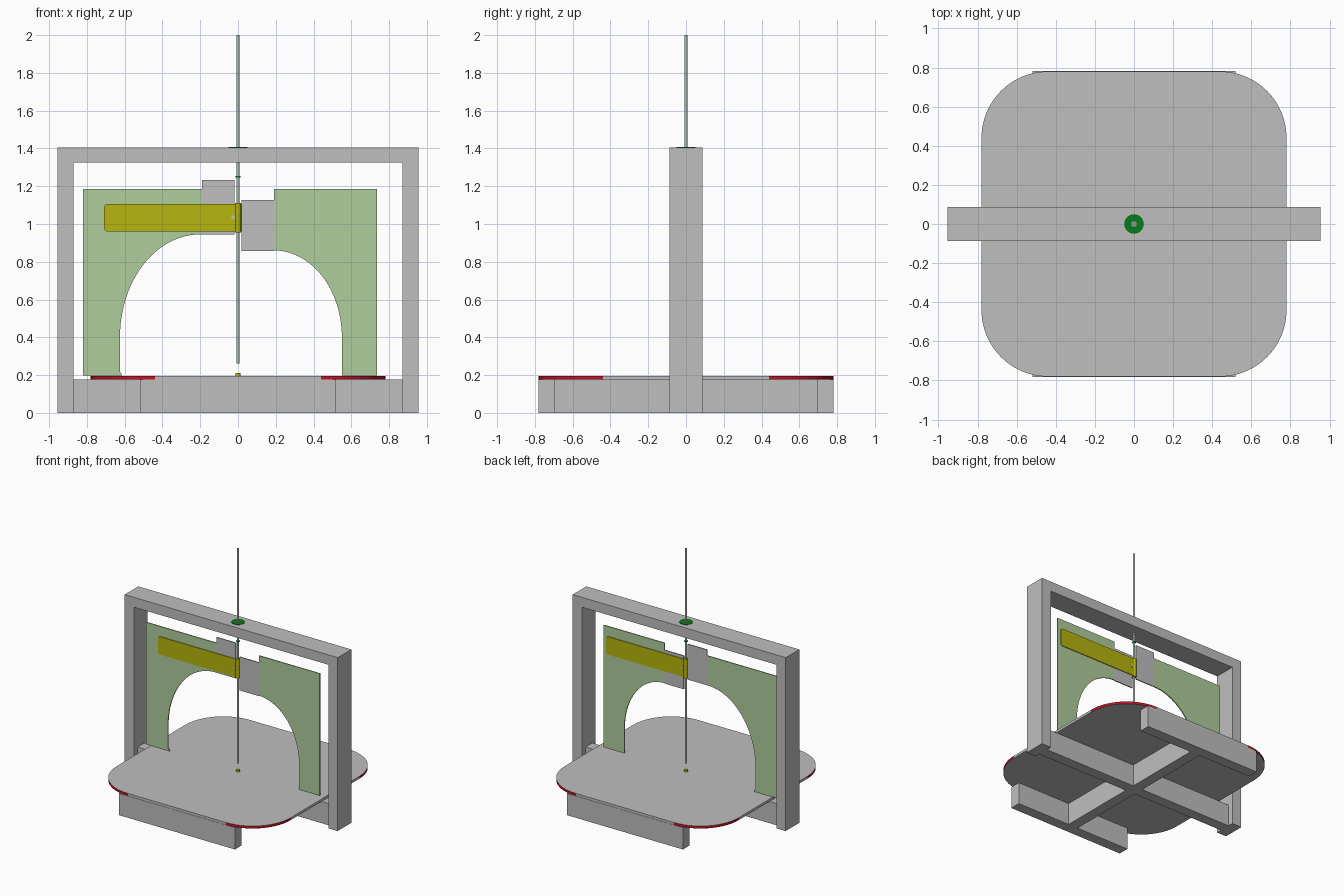
import bpy, bmesh
from math import pi, cos, sin
from mathutils import Vector

if "Cube" in bpy.data.objects:
    bpy.data.objects.remove(bpy.data.objects["Cube"], do_unlink=True)


def material(name, r, g, b):
    m = bpy.data.materials.new(name)
    m.use_nodes = True
    m.diffuse_color = (r, g, b, 1)
    m.node_tree.nodes["Principled BSDF"].inputs["Base Color"].default_value = (r, g, b, 1)
    return m


grey = material("grey", 0.52, 0.52, 0.52)
pale_green = material("pale green", 0.43, 0.61, 0.33)
yellow = material("yellow", 0.47, 0.46, 0.004)
red = material("red", 0.53, 0.006, 0.02)
steel_green = material("steel green", 0.40, 0.50, 0.43)
dark_green = material("dark green", 0.003, 0.2, 0.012)


def finish(name, bm, *mats):
    bmesh.ops.recalc_face_normals(bm, faces=bm.faces)
    mesh = bpy.data.meshes.new(name)
    bm.to_mesh(mesh)
    bm.free()
    for m in mats:
        mesh.materials.append(m)
    ob = bpy.data.objects.new(name, mesh)
    bpy.context.collection.objects.link(ob)
    return ob


def smooth(ob):
    bpy.ops.object.select_all(action="DESELECT")
    ob.select_set(True)
    bpy.context.view_layer.objects.active = ob
    bpy.ops.object.shade_smooth_by_angle(angle=pi / 6)


def box(name, x, y, z, mat):
    bm = bmesh.new()
    bmesh.ops.create_cube(bm, size=1)
    for v in bm.verts:
        v.co = [lo + (c + 0.5) * (hi - lo) for c, (lo, hi) in zip(v.co, (x, y, z))]
    return finish(name, bm, mat)


def prism(name, points, start, depth, *mats):
    """Extrude an outline of 3D points from start along depth."""
    bm = bmesh.new()
    face = bm.faces.new([bm.verts.new(Vector(p) + Vector(start)) for p in points])
    top = bmesh.ops.extrude_face_region(bm, geom=[face])["geom"]
    bmesh.ops.translate(bm, vec=depth, verts=[g for g in top if isinstance(g, bmesh.types.BMVert)])
    return finish(name, bm, *mats)


def upright(name, outline, y0, y1, mat):
    return prism(name, [(x, 0, z) for x, z in outline], (0, y0, 0), (0, y1 - y0, 0), mat)


def cylinder(name, radius, z0, z1, mat, sides=24):
    ring = [(radius * cos(2 * pi * i / sides), radius * sin(2 * pi * i / sides), 0)
            for i in range(sides)]
    ob = prism(name, ring, (0, 0, z0), (0, 0, z1 - z0), mat)
    smooth(ob)
    return ob


def arc(cx, cz, rx, rz, a0, a1, n=24):
    return [(cx + rx * cos(a0 + (a1 - a0) * i / n), cz + rz * sin(a0 + (a1 - a0) * i / n))
            for i in range(n + 1)]


# Portal frame
D = 0.087
for side, s in (("right", -1), ("left", 1)):
    box(side + "_post", sorted((s * 0.87, s * 0.955)), (-D, D), (0, 1.325), grey)
box("top_beam", (-0.955, 0.955), (-D, D), (1.325, 1.405), grey)

# Cross-shaped base with a foot bar at front and back
W = 0.043
box("base_cross_bar", (-0.87, 0.87), (-W, W), (0, 0.176), grey)
for name, s in (("front", -1), ("back", 1)):
    box(name + "_base_arm", (-W, W), sorted((s * W, s * 0.696)), (0, 0.176), grey)
    box(name + "_foot_bar", (-0.52, 0.52), sorted((s * 0.696, s * 0.782)), (0, 0.176), grey)

# Rounded square platform, with red rims on its corners
R, H = 0.34, 0.78
outline = []
for k, (sx, sy) in enumerate(((1, 1), (-1, 1), (-1, -1), (1, -1))):
    outline += arc(sx * (H - R), sy * (H - R), R, R, k * pi / 2, (k + 1) * pi / 2, 16)
platform = prism("platform", [(x, y, 0) for x, y in outline], (0, 0, 0.176), (0, 0, 0.02), grey, red)
for f in platform.data.polygons:
    n = f.normal
    if abs(n.x) > 0.01 and abs(n.y) > 0.01:
        f.material_index = 1
smooth(platform)

# Arched panels and the plates joining them to the shaft
T = 0.004
upright("right_panel", [(-0.19, 1.185), (-0.82, 1.185), (-0.82, 0.197), (-0.612, 0.197), (-0.625, 0.22)]
        + arc(-0.2, 0.4, 0.425, 0.545, pi, pi / 2) + [(-0.19, 0.945)], -T, T, pale_green)
upright("left_panel", [(0.19, 1.185), (0.735, 1.185), (0.735, 0.197), (0.55, 0.197)]
        + arc(0.19, 0.4, 0.36, 0.46, 0, pi / 2), -T, T, pale_green)
box("right_joining_plate", (-0.19, -0.018), (-T, T), (0.945, 1.232), grey)
box("left_joining_plate", (0.018, 0.19), (-T, T), (0.857, 1.128), grey)

# Yellow vanes, one on each face, turned half round the shaft
C = 0.02
vane = ([(0, 0.96), (0, 1.105)] + arc(-0.71 + C, 1.105 - C, C, C, pi / 2, pi, 6)
        + arc(-0.71 + C, 0.96 + C, C, C, pi, 1.5 * pi, 6))
for name, s in (("front", 1), ("back", -1)):
    upright(name + "_vane", [(s * x, z) for x, z in vane], -s * 0.012, -s * 0.006, yellow)
    upright(name + "_vane_screw", arc(-s * 0.025, 1.035, 0.011, 0.011, 0, 1.9 * pi, 15),
            -s * 0.016, -s * 0.011, grey)
cylinder("vane_sleeve", 0.017, 0.955, 1.11, yellow)

# Shaft with its collar and lower pivot
cylinder("shaft", 0.008, 0.262, 2.0, steel_green)
cylinder("shaft_collar", 0.013, 1.246, 1.254, dark_green)
cylinder("pivot", 0.014, 0.196, 0.21, yellow)

# Flat bearing ring on the beam
bm = bmesh.new()
N = 32
rings = [[bm.verts.new((r * cos(2 * pi * i / N), r * sin(2 * pi * i / N), z)) for i in range(N)]
         for r, z in ((0.05, 1.404), (0.05, 1.408), (0.014, 1.408), (0.014, 1.404))]
for a, b in zip(rings, rings[1:] + rings[:1]):
    for i in range(N):
        j = (i + 1) % N
        bm.faces.new((a[i], a[j], b[j], b[i]))
smooth(finish("bearing_ring", bm, dark_green))
